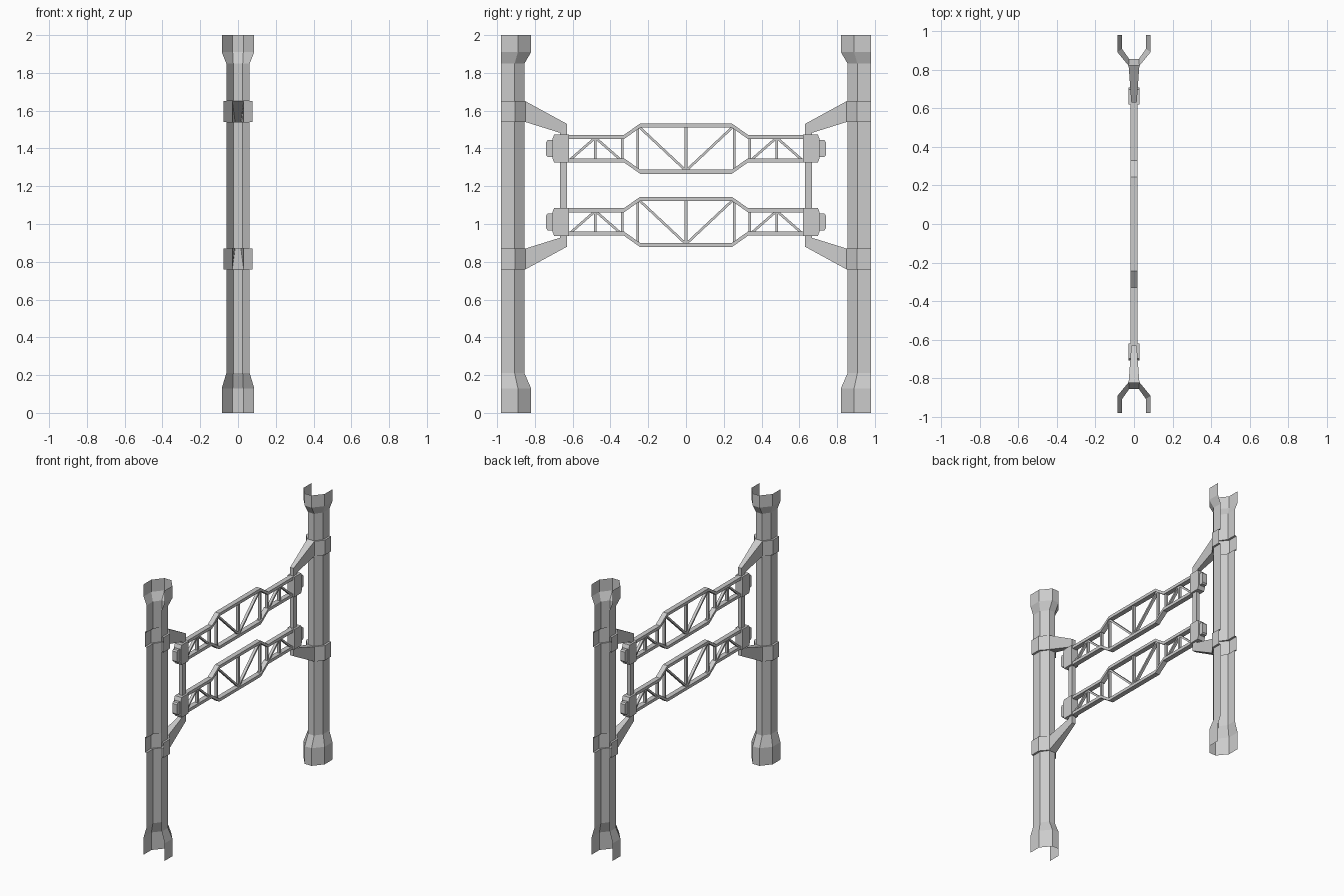
import bpy, bmesh
from mathutils import Vector

cube = bpy.data.objects.get("Cube")
if cube:
    bpy.data.objects.remove(cube)

# Single painted-metal colour
grey = bpy.data.materials.new("light_grey_metal")
grey.use_nodes = True
grey.diffuse_color = (0.6, 0.6, 0.6, 1)
grey.node_tree.nodes["Principled BSDF"].inputs["Base Color"].default_value = (0.6, 0.6, 0.6, 1)

MID_Z = 1.205      # height about which brackets and beams mirror
BEAM_OFF = 0.194   # beam centre above or below MID_Z


def finish(name, bm):
    bmesh.ops.recalc_face_normals(bm, faces=bm.faces[:])
    me = bpy.data.meshes.new(name)
    bm.to_mesh(me)
    bm.free()
    me.materials.append(grey)
    ob = bpy.data.objects.new(name, me)
    bpy.context.collection.objects.link(ob)
    return ob


def loft(bm, rings, closed=False, caps=False, skip=lambda r, i: False):
    """Skin a list of equal-length point rings."""
    vs = [[bm.verts.new(p) for p in ring] for ring in rings]
    n = len(vs[0])
    for r in range(len(vs) - 1):
        for i in range(n if closed else n - 1):
            if not skip(r, i):
                j = (i + 1) % n
                bm.faces.new((vs[r][i], vs[r][j], vs[r + 1][j], vs[r + 1][i]))
    if caps:
        bm.faces.new(vs[0])
        bm.faces.new(vs[-1])


def strut(bm, a, b, half_x, thick):
    """Square bar between two (y, z) points."""
    a, b = Vector(a), Vector(b)
    d = (b - a).normalized()
    n = Vector((-d.y, d.x)) * thick / 2
    rings = [[(x, *(p + s * n)) for x, s in
              ((-half_x, -1), (half_x, -1), (half_x, 1), (-half_x, 1))] for p in (a, b)]
    loft(bm, rings, closed=True, caps=True)


def plate(bm, outline, half_x):
    """Extrude a (y, z) outline symmetrically along x."""
    loft(bm, [[(x, y, z) for y, z in outline] for x in (-half_x, half_x)],
         closed=True, caps=True)


# Channel sections: half width, shoulder y, web half width, web y
WIDE = (0.086, 0.89, 0.028, 0.82)
SHAFT = (0.062, 0.907, 0.025, 0.855)
COLLAR = (0.077, 0.905, 0.03, 0.85)


def channel(section, z, s):
    w, y1, c, y2 = section
    half = [(w, 0.98), (w, y1), (c, y2)]
    pts = [(-x, y) for x, y in half] + half[::-1]
    return [(x, s * y, z) for x, y in pts]


STATIONS = [(WIDE, 0), (WIDE, 0.13), (SHAFT, 0.21),
            (SHAFT, 0.76), (COLLAR, 0.76), (COLLAR, 0.87), (SHAFT, 0.87),
            (SHAFT, 1.54), (COLLAR, 1.54), (COLLAR, 1.65), (SHAFT, 1.65),
            (SHAFT, 1.85), (WIDE, 1.91), (WIDE, 2)]

for s, side in ((-1, "front"), (1, "back")):
    # Open sheet post; the collar webs open into the hollow bracket
    bm = bmesh.new()
    loft(bm, [channel(sec, z, s) for sec, z in STATIONS],
         skip=lambda r, i: i == 2 and r in (4, 8))
    finish(side + "_post", bm)

    # Two tapered arms joined by an upright bar with mitred corners
    bm = bmesh.new()
    rings = []
    for outer, inner, w in (((0.85, 1.65), (0.85, 1.54), 0.03),
                            ((0.63, 1.53), (0.668, 1.483), 0.014)):
        rings.append([(x, s * y, z) for x, (y, z) in
                      ((-w, outer), (w, outer), (w, inner), (-w, inner))])
    lower = [[(x, y, 2 * MID_Z - z) for x, y, z in ring] for ring in rings[::-1]]
    loft(bm, rings + lower, closed=True)
    finish(side + "_bracket", bm)


def truss(name, zc):
    bm = bmesh.new()
    # Top and bottom chords, stepped out in the middle
    path = [(-0.63, 0.062), (-0.328, 0.062), (-0.243, 0.122),
            (0.243, 0.122), (0.328, 0.062), (0.63, 0.062)]
    for m in (1, -1):
        loft(bm, [[(x, y, zc + m * (h + t)) for x, t in
                   ((-0.018, -0.011), (0.018, -0.011), (0.018, 0.011), (-0.018, 0.011))]
                  for y, h in path], closed=True, caps=True)
    # Lattice of uprights and diagonals
    strut(bm, (0, zc - 0.12), (0, zc + 0.12), 0.01, 0.014)
    for s in (-1, 1):
        for y, h in ((0.255, 0.11), (0.337, 0.062), (0.48, 0.062)):
            strut(bm, (s * y, zc - h), (s * y, zc + h), 0.01, 0.014)
        for a, b in (((0, -0.117), (0.25, 0.117)),
                     ((0.48, 0.058), (0.345, -0.06)),
                     ((0.48, 0.058), (0.615, -0.06))):
            strut(bm, (s * a[0], zc + a[1]), (s * b[0], zc + b[1]), 0.01, 0.013)
    finish(name + "_truss", bm)

    # End clamps with a chamfered back and a small boss
    for s, side in ((-1, "front"), (1, "back")):
        bm = bmesh.new()
        block = [(0.62, -0.074), (0.62, 0.074), (0.698, 0.074),
                 (0.708, 0.05), (0.708, -0.05), (0.698, -0.074)]
        boss = [(0.70, -0.045), (0.70, 0.045), (0.732, 0.045),
                (0.74, 0.035), (0.74, -0.035), (0.732, -0.045)]
        plate(bm, [(s * y, zc + z) for y, z in block], 0.028)
        plate(bm, [(s * y, zc + z) for y, z in boss], 0.019)
        finish(f"{name}_{side}_clamp", bm)


truss("upper", MID_Z + BEAM_OFF)
truss("lower", MID_Z - BEAM_OFF)
